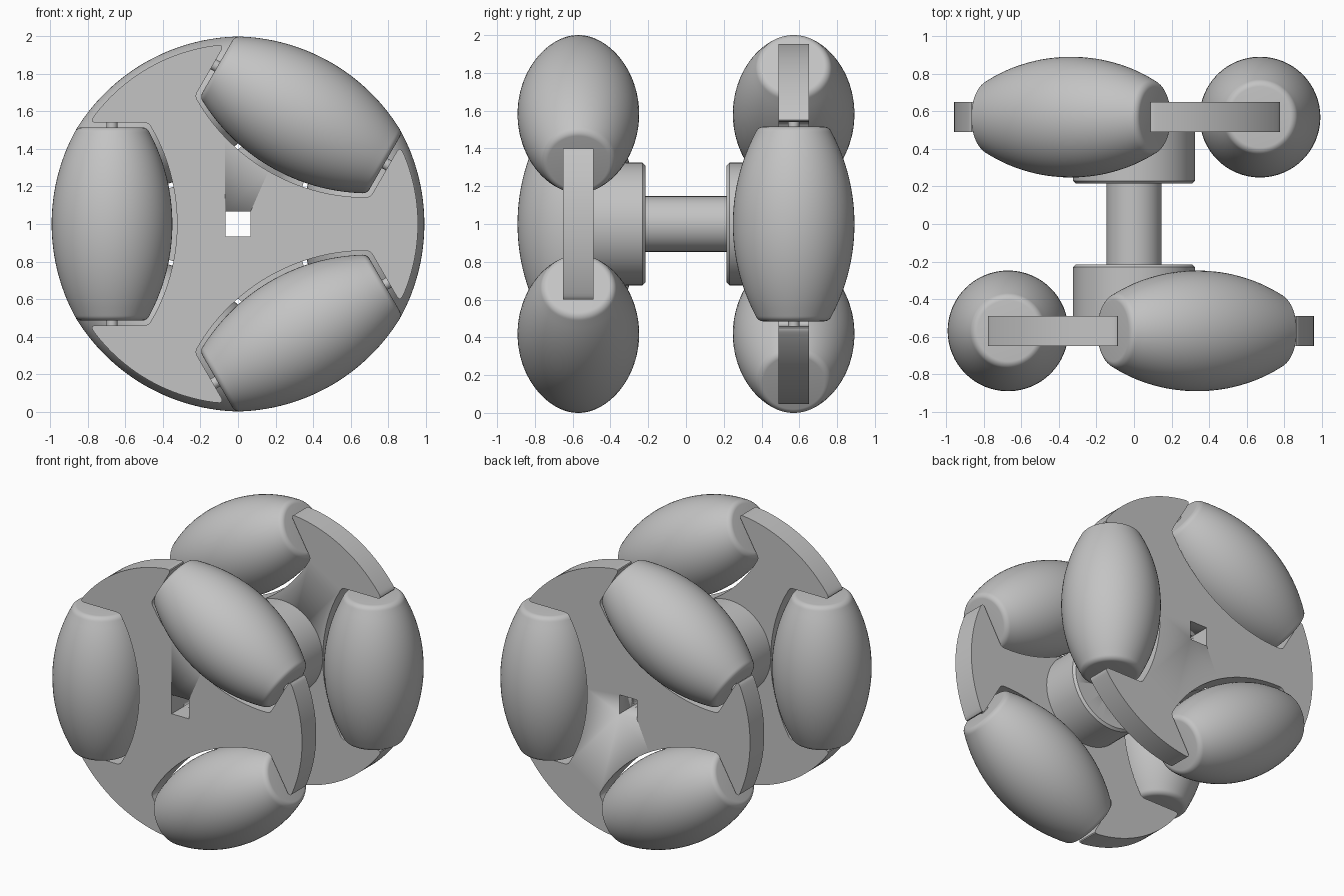
import bpy, bmesh
from math import sin, cos, pi, sqrt, atan2, radians
from mathutils import Vector

cube = bpy.data.objects.get("Cube")
if cube:
    bpy.data.objects.remove(cube)

grey = bpy.data.materials.new("plain grey")
grey.use_nodes = True
colour = (0.55, 0.55, 0.55, 1)
grey.diffuse_color = colour
grey.node_tree.nodes["Principled BSDF"].inputs["Base Color"].default_value = colour

ROLLER_AT = 0.672      # distance of roller axis from the wheel axis
ROLLER_R = 0.322       # widest roller radius
BARREL = 1.04          # radius of the barrel curve
HALF = 0.515           # half roller length
WHEEL_Y = 0.57
RIM = 0.96
POCKET = 0.54          # half pocket length
GAP = 0.025


def finish(name, bm, angle=35):
    bmesh.ops.recalc_face_normals(bm, faces=bm.faces)
    mesh = bpy.data.meshes.new(name)
    bm.to_mesh(mesh)
    bm.free()
    mesh.materials.append(grey)
    ob = bpy.data.objects.new(name, mesh)
    bpy.context.collection.objects.link(ob)
    bpy.ops.object.select_all(action='DESELECT')
    ob.select_set(True)
    bpy.context.view_layer.objects.active = ob
    bpy.ops.object.shade_smooth_by_angle(angle=radians(angle))
    return ob


def lathe(name, profile, segments=64):
    """Spin (radius, height) points around local z."""
    bm = bmesh.new()
    verts = [bm.verts.new((r, 0, h)) for r, h in profile]
    edges = [bm.edges.new(pair) for pair in zip(verts, verts[1:])]
    bmesh.ops.spin(bm, geom=verts + edges, cent=(0, 0, 0), axis=(0, 0, 1),
                   angle=2 * pi, steps=segments)
    bmesh.ops.remove_doubles(bm, verts=bm.verts, dist=1e-5)
    return finish(name, bm)


def barrel(t):
    return ROLLER_R - BARREL + sqrt(BARREL ** 2 - t * t)


def rounded(before, p, after, r, steps=5):
    """Replace a corner with a short curve."""
    a = p + (before - p).normalized() * r
    b = p + (after - p).normalized() * r
    return [a * (1 - k) ** 2 + p * 2 * k * (1 - k) + b * k * k
            for k in [i / steps for i in range(steps + 1)]]


def roller_profile():
    fillet = 0.028
    n = 24
    straight = HALF - fillet
    side = [(barrel(t), t) for t in [straight * (2 * i / n - 1) for i in range(n + 1)]]
    edge = barrel(straight)
    top = []
    for i in range(1, 7):
        k = i / 6 * pi / 2
        top.append((edge - fillet + fillet * cos(k) - 0.01 * sin(k), straight + fillet * sin(k)))
    bottom = [(r, -h) for r, h in reversed(top)]
    return [(0, -HALF)] + bottom + side + top + [(0, HALF)]


def plate_outline(angles):
    """Disc outline with one pocket per roller."""
    tip = Vector((sqrt(RIM ** 2 - POCKET ** 2), -POCKET))
    corner = Vector((ROLLER_AT - barrel(POCKET) - GAP, -POCKET))
    n = 24
    arc = []
    for i in range(1, n):
        t = POCKET * 0.93 * (2 * i / n - 1)
        arc.append(Vector((ROLLER_AT - barrel(t) - GAP, t)))
    tip_angle = atan2(POCKET, tip.x)
    rim_before = Vector((RIM * cos(tip_angle + 0.06), -RIM * sin(tip_angle + 0.06)))
    start = rounded(rim_before, tip, corner, 0.04) + rounded(tip, corner, arc[0], 0.025)
    end = [Vector((p.x, -p.y)) for p in reversed(start)]
    pocket = start + arc + end
    # rim arc up to the next pocket
    first, last = tip_angle + 0.06, 2 * pi / 3 - tip_angle - 0.06
    rim = [Vector((RIM * cos(a), RIM * sin(a)))
           for a in [first + (last - first) * i / 20 for i in range(21)]]
    points = []
    for a in angles:
        for p in pocket + rim:
            points.append((p.x * cos(a) - p.y * sin(a), p.x * sin(a) + p.y * cos(a)))
    return points


def plate(name, angles, y, thickness=0.16):
    bm = bmesh.new()
    face = bm.faces.new([bm.verts.new((x, y - thickness / 2, 1 + z))
                         for x, z in plate_outline(angles)])
    out = bmesh.ops.extrude_face_region(bm, geom=[face])
    moved = [v for v in out["geom"] if isinstance(v, bmesh.types.BMVert)]
    bmesh.ops.translate(bm, verts=moved, vec=(0, thickness, 0))
    return finish(name, bm)


# Square bore cutter
bm = bmesh.new()
bmesh.ops.create_cube(bm, size=1)
bmesh.ops.scale(bm, verts=bm.verts, vec=(0.135, 3, 0.135))
bmesh.ops.translate(bm, verts=bm.verts, vec=(0, 0, 1))
cutter = finish("bore_cutter", bm)
cutter.hide_render = True


def bore(ob):
    mod = ob.modifiers.new("bore", 'BOOLEAN')
    mod.operation = 'DIFFERENCE'
    mod.solver = 'EXACT'
    mod.object = cutter
    bpy.ops.object.select_all(action='DESELECT')
    ob.select_set(True)
    bpy.context.view_layer.objects.active = ob
    bpy.ops.object.modifier_apply(modifier=mod.name)


# Two wheels, staggered by half a step
for side, sign, first in (("front", -1, 60), ("back", 1, 0)):
    angles = [radians(first + 120 * i) for i in range(3)]
    y = sign * WHEEL_Y
    bore(plate(side + "_wheel_plate", angles, y))

    hub = lathe(side + "_hub", [(0, 0.215), (0.31, 0.215), (0.325, 0.23),
                                (0.325, 0.51), (0, 0.51)])
    hub.rotation_euler.x = -sign * pi / 2
    hub.location.z = 1
    bpy.context.view_layer.update()
    bore(hub)

    # Rollers and their pins
    for i, a in enumerate(angles, 1):
        place = (ROLLER_AT * cos(a), y, 1 + ROLLER_AT * sin(a))
        roller = lathe(f"{side}_roller_{i}", roller_profile())
        pin = lathe(f"{side}_roller_pin_{i}", [(0, -0.56), (0.03, -0.56), (0.03, 0.56), (0, 0.56)], 24)
        for ob in (roller, pin):
            ob.location = place
            ob.rotation_euler.y = -a

# Shaft between the hubs
shaft = lathe("shaft", [(0, -0.25), (0.147, -0.25), (0.147, 0.25), (0, 0.25)])
shaft.rotation_euler.x = pi / 2
shaft.location.z = 1
bpy.context.view_layer.update()
bore(shaft)

bpy.data.objects.remove(cutter)
